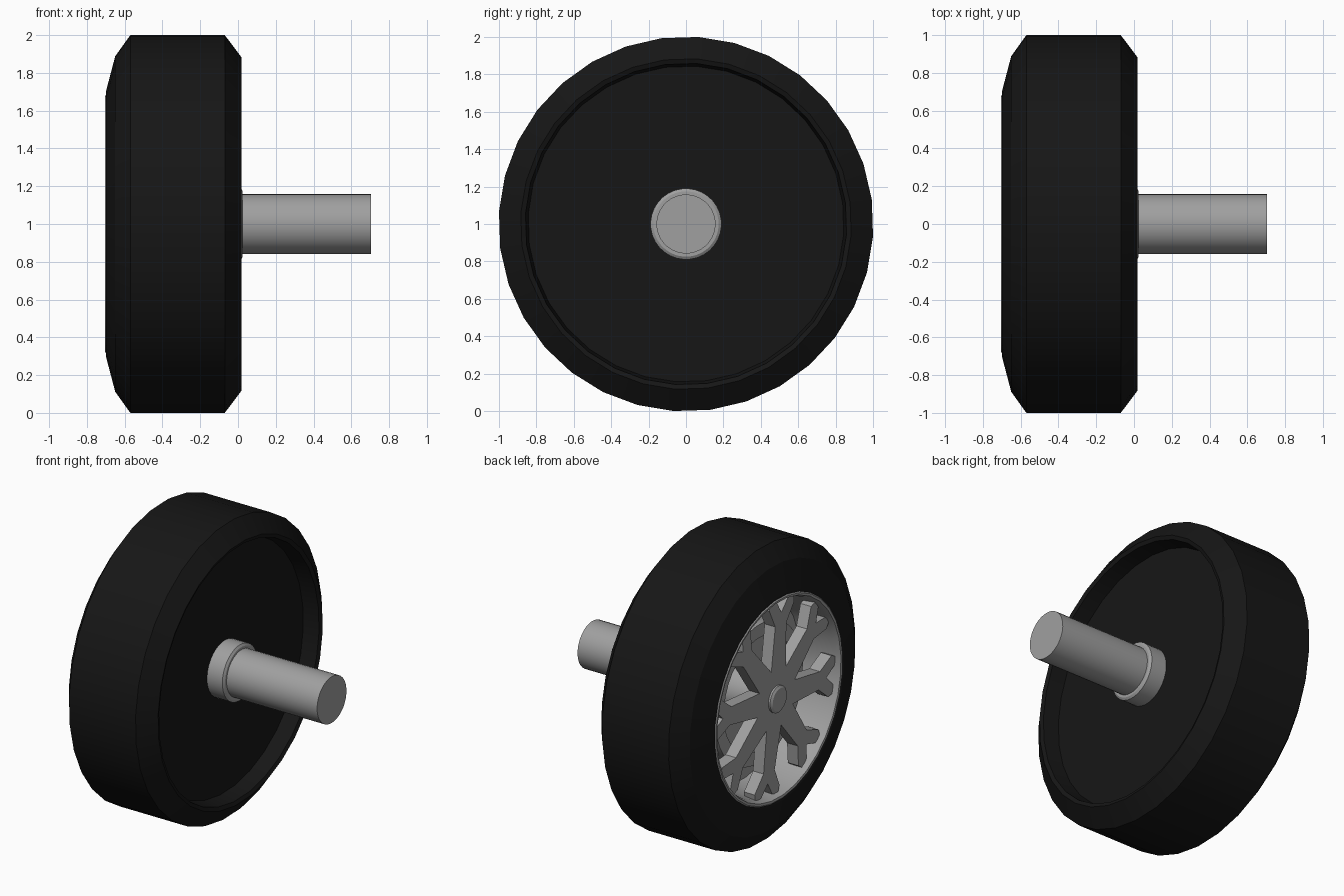
import bpy, bmesh
from math import sin, cos, pi, radians

if "Cube" in bpy.data.objects:
    bpy.data.objects.remove(bpy.data.objects["Cube"])


def material(name, v):
    m = bpy.data.materials.new(name)
    m.diffuse_color = (v, v, v, 1)
    m.use_nodes = True
    m.node_tree.nodes["Principled BSDF"].inputs["Base Color"].default_value = m.diffuse_color
    return m


black = material("rubber_black", 0.008)
metal = material("metal_grey", 0.35)
CZ = 1.0    # wheel axis height
TURN = 7.5  # rotation of the whole wheel, degrees


def finish(name, bm, mat=metal):
    bmesh.ops.remove_doubles(bm, verts=bm.verts, dist=1e-5)
    bmesh.ops.recalc_face_normals(bm, faces=bm.faces)
    me = bpy.data.meshes.new(name)
    bm.to_mesh(me)
    bm.free()
    ob = bpy.data.objects.new(name, me)
    bpy.context.collection.objects.link(ob)
    me.materials.append(mat)
    bpy.ops.object.select_all(action='DESELECT')
    ob.select_set(True)
    bpy.context.view_layer.objects.active = ob
    bpy.ops.object.shade_smooth_by_angle(angle=radians(20))
    return ob


def lathe(name, profile, n=32, mat=metal, closed=False):
    """Spin (x, radius) points around the wheel axis."""
    bm = bmesh.new()
    rings = []
    for x, r in profile:
        rings.append([bm.verts.new((x, r * cos(a), CZ + r * sin(a)))
                      for a in (radians(TURN) + 2 * pi * i / n for i in range(n))])
    pairs = list(zip(rings, rings[1:]))
    if closed:
        pairs.append((rings[-1], rings[0]))
    for p, q in pairs:
        for i in range(n):
            j = (i + 1) % n
            bm.faces.new((p[i], p[j], q[j], q[i]))
    return finish(name, bm, mat)


# Tyre with recessed dark inner face
lathe("tyre", [(-0.10, 0), (-0.10, 0.845), (0.008, 0.86), (0.018, 0.885),
               (-0.07, 1.002), (-0.57, 1.002), (-0.65, 0.89), (-0.70, 0.70),
               (-0.695, 0.68)], mat=black)

# Rim lip, barrel and back plate
lathe("rim_barrel", [(-0.695, 0.69), (-0.703, 0.68), (-0.70, 0.665),
                     (-0.66, 0.65), (-0.42, 0.62), (-0.40, 0)])

# Brake ring behind the spokes
lathe("brake_ring", [(-0.42, 0.38), (-0.55, 0.38), (-0.55, 0.47), (-0.42, 0.47)],
      closed=True)

# Axle with its collar
lathe("axle", [(-0.11, 0.19), (0.015, 0.19), (0.025, 0.175), (0.025, 0.158),
               (0.705, 0.158), (0.705, 0)])

# Hub core and cap
lathe("hub_core", [(-0.41, 0.17), (-0.62, 0.15), (-0.62, 0)])
lathe("hub_cap", [(-0.64, 0.09), (-0.695, 0.09), (-0.705, 0.075), (-0.705, 0)], n=24)

# Eight fork-ended spokes: half outline (radial, sideways), mirrored
half = [(0.19, 0.0787), (0.48, 0.06), (0.60, 0.135), (0.65, 0.12), (0.64, 0.06)]
outline = [(u, -v) for u, v in half] + [(0.56, 0)] + half[::-1]
pts = [(0, 0)] + [(u, v) for u, v in outline]
for k in range(8):
    a = radians(TURN + 45 * k)
    bm = bmesh.new()
    layers = []
    for back in (0, 1):
        ring = []
        for u, v in pts:
            x = -0.685 + 0.02 * min(u, 0.6) / 0.6 + 0.08 * back
            ring.append(bm.verts.new((x, u * cos(a) - v * sin(a),
                                      CZ + u * sin(a) + v * cos(a))))
        layers.append(ring)
    f, b = layers
    bm.faces.new(f)
    bm.faces.new(b[::-1])
    for i in range(1, len(pts) - 1):
        bm.faces.new((f[i], f[i + 1], b[i + 1], b[i]))
    finish("spoke_%d" % (k + 1), bm)
